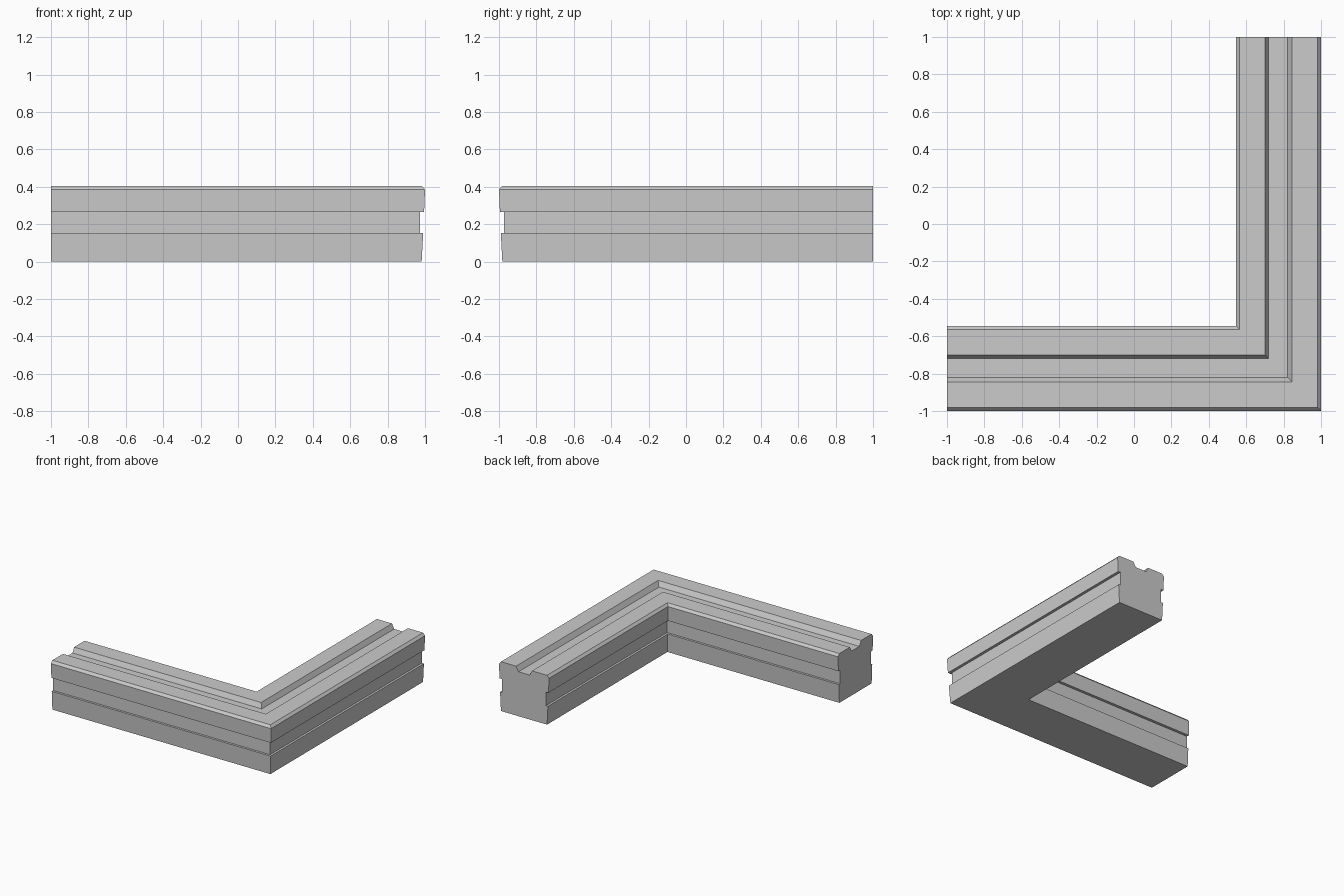
import bpy

# Remove the default cube
cube = bpy.data.objects.get("Cube")
if cube:
    bpy.data.objects.remove(cube, do_unlink=True)

# One plain stone colour
stone = bpy.data.materials.new("stone_grey")
stone.use_nodes = True
GREY = (0.6, 0.6, 0.6, 1.0)
stone.diffuse_color = GREY
stone.node_tree.nodes["Principled BSDF"].inputs["Base Color"].default_value = GREY

WIDTH = 0.455

# Side of the beam: (inset from the side, height), bottom to top
side = [(0.018, 0), (0.01, 0.153), (0.028, 0.153), (0.028, 0.265),
        (0.005, 0.265), (0, 0.385), (0.018, 0.405)]
# Channel along the top, outer edge to inner edge
channel = [(0.155, 0.405), (0.178, 0.365), (0.28, 0.365), (0.3, 0.405)]
inner_side = [(WIDTH - d, z) for d, z in reversed(side)]
profile = side + channel + inner_side

# Sweep the profile along the L: left end, mitred corner, back end
stations = [
    lambda d, z: (-1, d - 1, z),
    lambda d, z: (1 - d, d - 1, z),
    lambda d, z: (1 - d, 1, z),
]
verts = [place(d, z) for place in stations for d, z in profile]
n = len(profile)
faces = []
for s in range(len(stations) - 1):
    for i in range(n):
        j = (i + 1) % n
        faces.append((s * n + i, s * n + j, (s + 1) * n + j, (s + 1) * n + i))

# Flat end caps
faces.append(tuple(reversed(range(n))))
faces.append(tuple(range(2 * n, 3 * n)))

mesh = bpy.data.meshes.new("corner_beam")
mesh.from_pydata(verts, [], faces)
mesh.materials.append(stone)
mesh.validate()

# Make all faces point outward
import bmesh
bm = bmesh.new()
bm.from_mesh(mesh)
bmesh.ops.recalc_face_normals(bm, faces=bm.faces)
bm.to_mesh(mesh)
bm.free()

beam = bpy.data.objects.new("corner_beam", mesh)
bpy.context.scene.collection.objects.link(beam)
